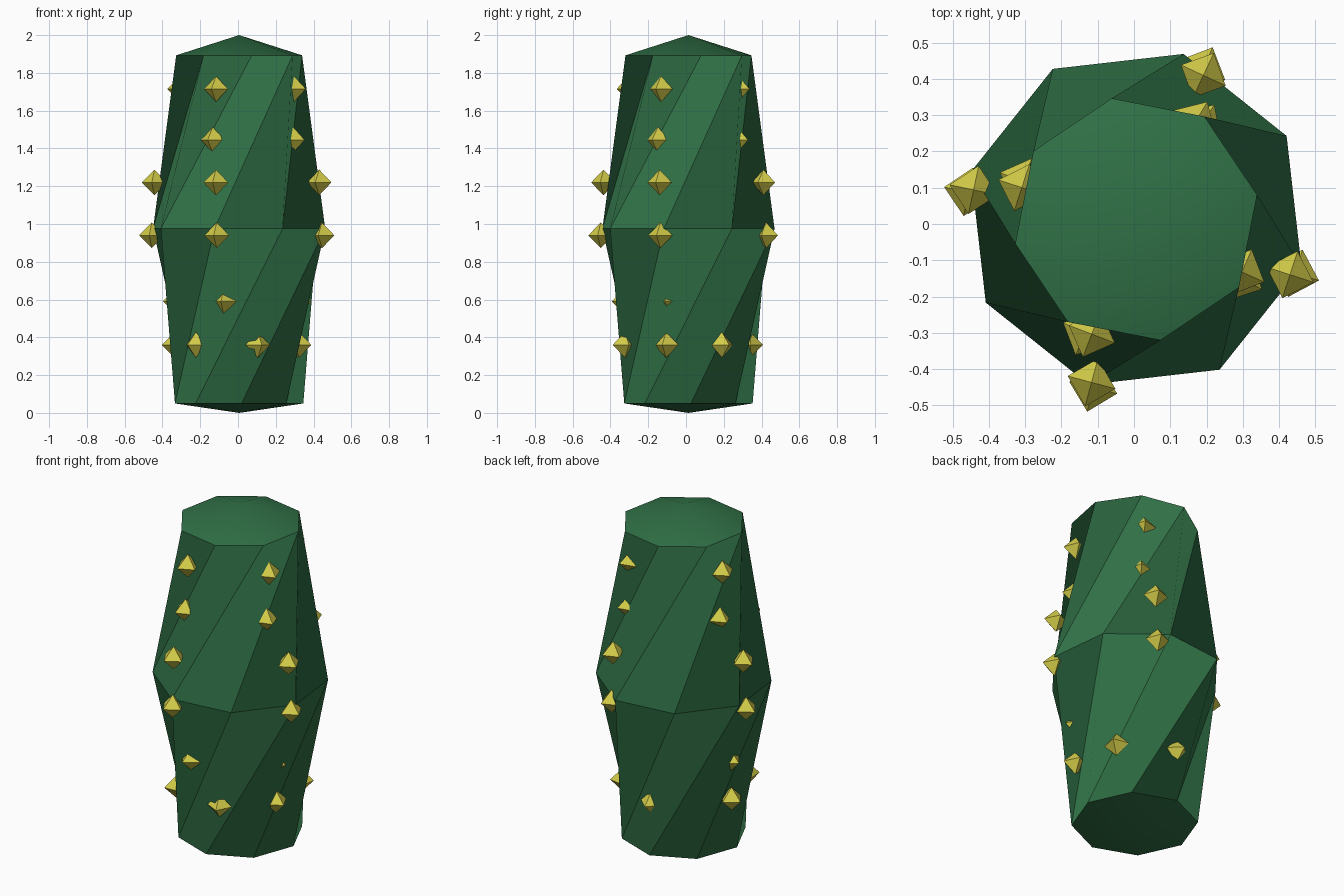
import bpy, bmesh
from math import cos, sin, radians
from mathutils import Matrix, Vector

cube = bpy.data.objects.get("Cube")
if cube:
    bpy.data.objects.remove(cube, do_unlink=True)


def material(name, colour):
    mat = bpy.data.materials.new(name)
    mat.use_nodes = True
    mat.diffuse_color = colour
    mat.node_tree.nodes["Principled BSDF"].inputs["Base Color"].default_value = colour
    return mat


def finish(bm, name, mat):
    mesh = bpy.data.meshes.new(name)
    bm.to_mesh(mesh)
    bm.free()
    mesh.materials.append(mat)
    obj = bpy.data.objects.new(name, mesh)
    bpy.context.collection.objects.link(obj)
    return obj


green = material("cactus green", (0.03, 0.165, 0.062, 1))
yellow = material("spine yellow", (0.67, 0.62, 0.068, 1))

# Twisted eight-sided body, widest at the middle
SIDES = 8
CENTRE = Vector((0.006, 0.013, 0))
bm = bmesh.new()


def ring(radius, z, turn):
    angles = [radians(turn + 360 * k / SIDES) for k in range(SIDES)]
    return [bm.verts.new(CENTRE + Vector((radius * cos(a), radius * sin(a), z)))
            for a in angles]


bottom = ring(0.34, 0.05, 29 - 71.8)
middle = ring(0.474, 0.975, 29)
top = ring(0.34, 1.893, 29 + 72.4)
base_tip = bm.verts.new(CENTRE)
crown_tip = bm.verts.new(CENTRE + Vector((0, 0, 2)))

for k in range(SIDES):
    n = (k + 1) % SIDES
    # slanted panels below and above the middle
    bm.faces.new((middle[k], bottom[k], bottom[n], middle[n]))
    bm.faces.new((middle[n], top[n], top[k], middle[k]))
    # shallow smooth caps
    for cap in ((bottom[n], bottom[k], base_tip), (top[k], top[n], crown_tip)):
        bm.faces.new(cap).smooth = True
finish(bm, "cactus_body", green)

# Spines: octahedra in four columns, plus a ring of six near the base
COLUMNS = (-105, -18, 65, 168)
LOWER_RING = (-131, -72, -18, 34, 92, 171)
ROWS = [  # height, distance from axis, turn
    (1.715, 0.325, -6),
    (1.445, 0.328, -9),
    (1.22, 0.452, 0),
    (0.94, 0.465, 1),
    (0.59, 0.335, 2),
]
spots = [(z, r, a + turn) for z, r, turn in ROWS for a in COLUMNS]
spots += [(0.36, 0.34, a) for a in LOWER_RING]


def add_spine(bm, z, distance, angle, size=0.068):
    place = (Matrix.Rotation(radians(angle), 4, "Z")
             @ Matrix.Translation((distance, 0, z)))
    corners = [bm.verts.new(place @ (Vector(v) * size))
               for v in ((1, 0, 0), (0, 1, 0), (-1, 0, 0), (0, -1, 0))]
    up = bm.verts.new(place @ Vector((0, 0, size)))
    down = bm.verts.new(place @ Vector((0, 0, -size)))
    for i in range(4):
        a, b = corners[i], corners[(i + 1) % 4]
        bm.faces.new((a, b, up))
        bm.faces.new((b, a, down))


bm = bmesh.new()
for z, distance, angle in spots:
    add_spine(bm, z, distance, angle)
finish(bm, "spines", yellow)
